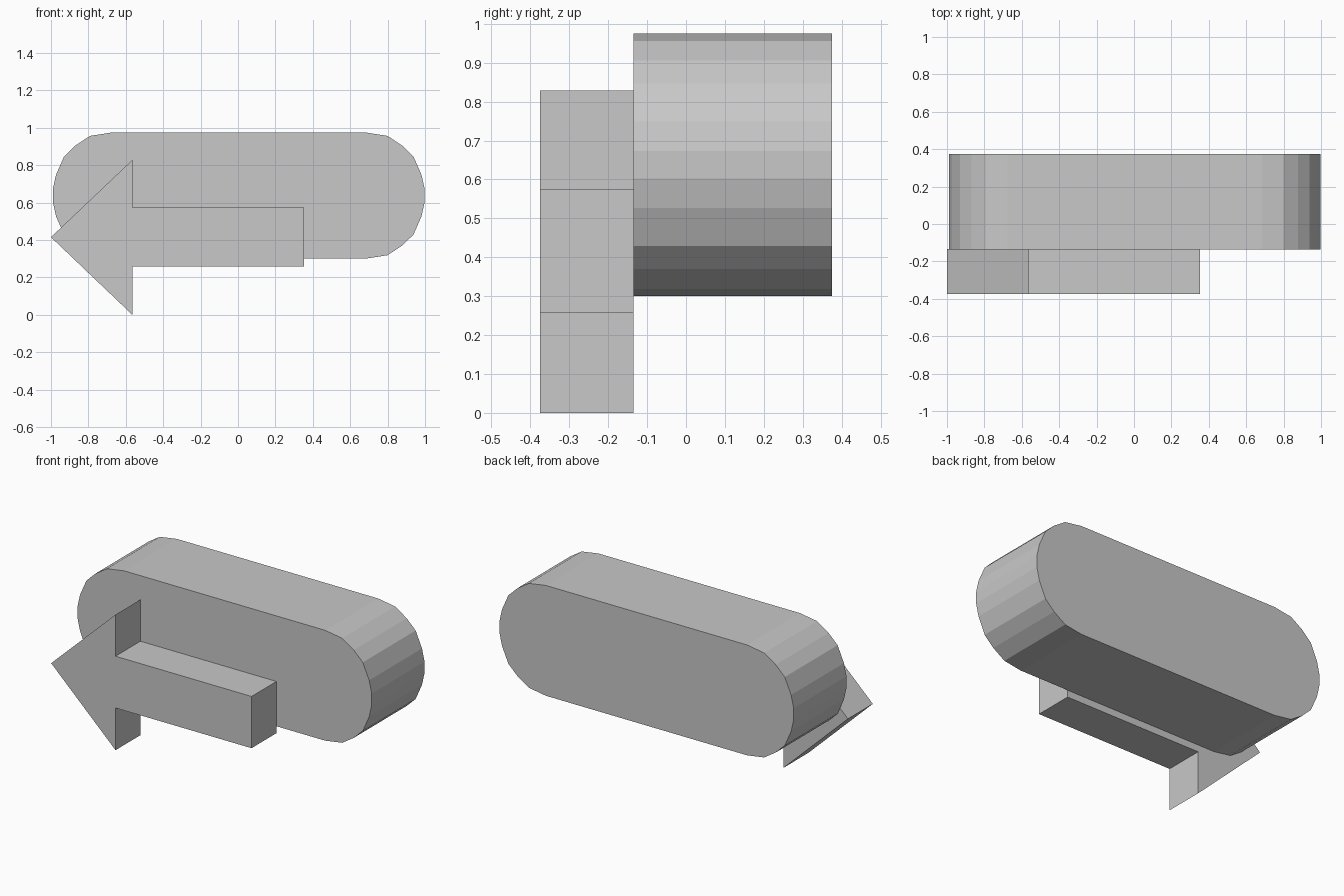
import bpy, bmesh

if "Cube" in bpy.data.objects:
    bpy.data.objects.remove(bpy.data.objects["Cube"])

grey = bpy.data.materials.new("plain grey")
grey.diffuse_color = (0.58, 0.58, 0.58, 1)
grey.use_nodes = True
grey.node_tree.nodes["Principled BSDF"].inputs["Base Color"].default_value = grey.diffuse_color


def extrude_profile(name, points, y0, y1):
    """Closed flat-shaded prism from an (x, z) outline, running from y0 to y1."""
    bm = bmesh.new()
    face = bm.faces.new([bm.verts.new((x, y0, z)) for x, z in points])
    geom = bmesh.ops.extrude_face_region(bm, geom=[face], use_keep_orig=True)["geom"]
    verts = [v for v in geom if isinstance(v, bmesh.types.BMVert)]
    bmesh.ops.translate(bm, verts=verts, vec=(0, y1 - y0, 0))
    bmesh.ops.recalc_face_normals(bm, faces=bm.faces)
    mesh = bpy.data.meshes.new(name)
    bm.to_mesh(mesh)
    bm.free()
    mesh.materials.append(grey)
    obj = bpy.data.objects.new(name, mesh)
    bpy.context.collection.objects.link(obj)
    return obj


# Rounded slab: one quarter outline mirrored across both axes
cx, cz = 0.004, 0.6375
quarter = [(0.68, 0.337), (0.795, 0.319), (0.873, 0.268),
           (0.934, 0.209), (0.977, 0.111), (0.994, 0.035)]
right = quarter + [(x, -z) for x, z in reversed(quarter)]
outline = right + [(-x, z) for x, z in reversed(right)]
extrude_profile("rounded_slab", [(cx + x, cz + z) for x, z in outline], -0.135, 0.375)

# Arrow plate in front, pointing left
arrow = [(-1.0, 0.415), (-0.565, 0.828), (-0.565, 0.574), (0.354, 0.574),
         (0.354, 0.258), (-0.565, 0.258), (-0.565, 0.0)]
extrude_profile("arrow", arrow, -0.375, -0.135)
